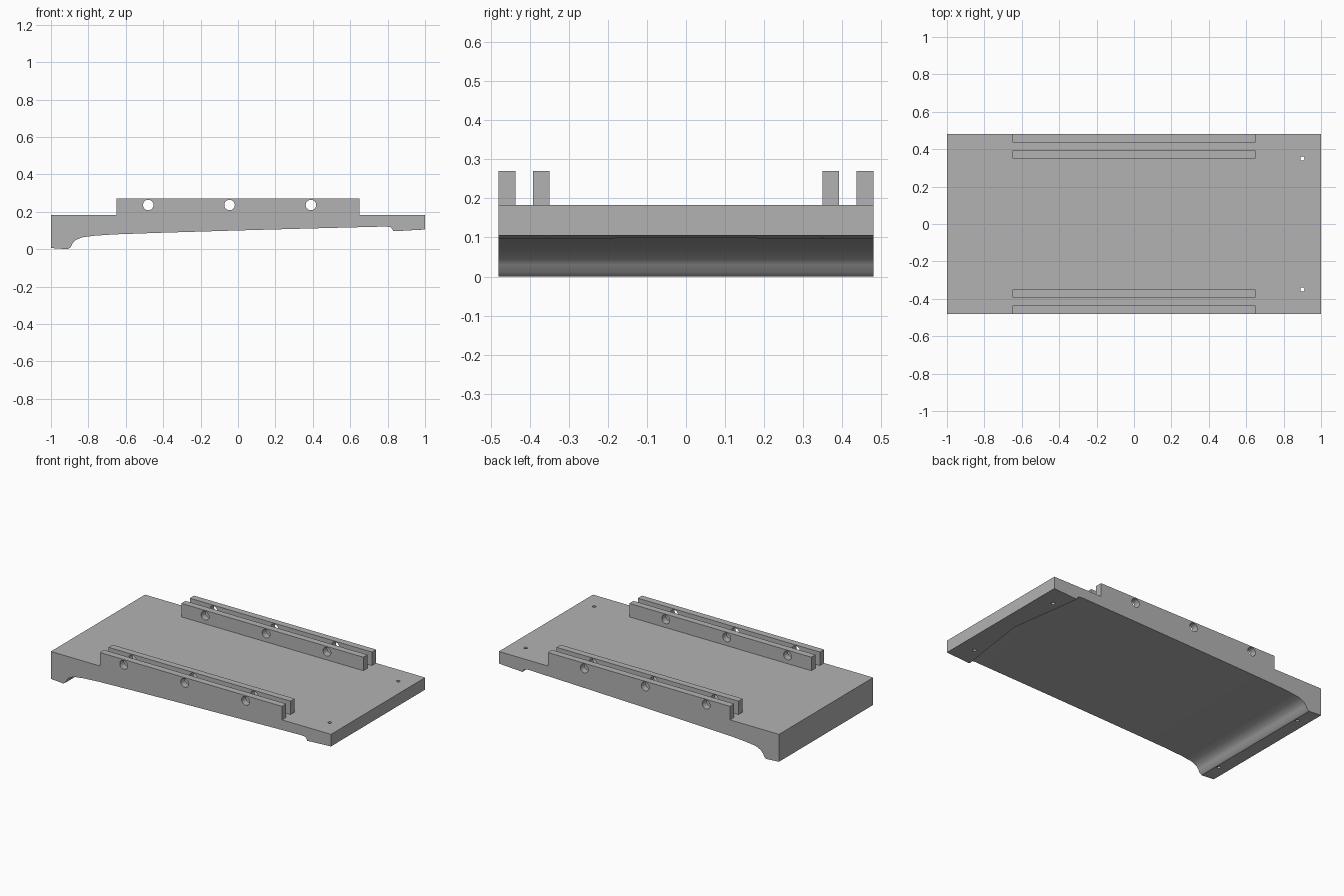
import bpy, bmesh, math
from mathutils import Matrix, Vector

if "Cube" in bpy.data.objects:
    bpy.data.objects.remove(bpy.data.objects["Cube"], do_unlink=True)

HALF_W, DECK_Z, RAIL_TOP = 0.48, 0.183, 0.27

grey = bpy.data.materials.new("plain grey")
grey.use_nodes = True
GREY = (0.45, 0.45, 0.45, 1)
grey.diffuse_color = GREY
grey.node_tree.nodes["Principled BSDF"].inputs["Base Color"].default_value = GREY


def make_object(name, bm):
    bmesh.ops.recalc_face_normals(bm, faces=bm.faces)
    mesh = bpy.data.meshes.new(name)
    bm.to_mesh(mesh)
    bm.free()
    mesh.materials.append(grey)
    obj = bpy.data.objects.new(name, mesh)
    bpy.context.collection.objects.link(obj)
    return obj


def select(obj):
    bpy.ops.object.select_all(action="DESELECT")
    obj.select_set(True)
    bpy.context.view_layer.objects.active = obj


def drill_cutter(name, centres, radius, depth, rotation=Matrix()):
    bm = bmesh.new()
    for c in centres:
        bmesh.ops.create_cone(bm, cap_ends=True, segments=32, radius1=radius,
                              radius2=radius, depth=depth,
                              matrix=Matrix.Translation(Vector(c)) @ rotation)
    obj = make_object(name, bm)
    obj.hide_render = True
    return obj


def cut(obj, cutter):
    mod = obj.modifiers.new("drill", "BOOLEAN")
    mod.operation, mod.solver, mod.object = "DIFFERENCE", "EXACT", cutter
    select(obj)
    bpy.ops.object.modifier_apply(modifier=mod.name)
    bpy.ops.object.shade_smooth_by_angle(angle=math.radians(35))


# Base plate: side profile lofted across the width, the end lip receding mid-width
foot = [(-1, DECK_Z), (-1, 0.006), (-0.91, 0), (-0.895, 0.01)]
hollow = [(-0.885, 0.03), (-0.87, 0.047), (-0.835, 0.063), (-0.765, 0.072),
          (-0.66, 0.079), (-0.4, 0.088), (0, 0.1), (0.4, 0.111)]
lip = [(0.79, 0.121), (0.813, 0.118), (0.824, 0.11), (0.83, 0.096)]
end = [(1, 0.105), (1, DECK_Z)]

bm = bmesh.new()
sections = []
for y, shift in ((-HALF_W, 0), (0, 0.065), (HALF_W, 0)):
    shifted = [(x + shift, z + shift * 0.05) for x, z in lip]
    sections.append([bm.verts.new((x, y, z))
                     for x, z in foot + hollow + shifted + end])
for a, b in zip(sections, sections[1:]):
    for i in range(len(a)):
        j = (i + 1) % len(a)
        bm.faces.new((a[i], a[j], b[j], b[i]))
bm.faces.new(sections[0])
bm.faces.new(sections[-1])
base_plate = make_object("base_plate", bm)

# Pin holes: right through the thin end, blind from below in the foot
pins = [(0.9, y, 0.14) for y in (-0.35, 0.35)]
blind = [(-0.93, y, 0) for y in (-0.35, 0.35)]
cutters = [drill_cutter("thin_end_drill", pins, 0.011, 0.3),
           drill_cutter("foot_drill", blind, 0.011, 0.2)]
for cutter in cutters:
    cut(base_plate, cutter)

# Two pairs of rails, cross drilled in line
cross_drill = drill_cutter("rail_drill", [(x, 0, 0.236) for x in (-0.48, -0.045, 0.39)],
                           0.028, 1.2, Matrix.Rotation(math.pi / 2, 4, "X"))
cutters.append(cross_drill)
for side, sign in (("front", -1), ("back", 1)):
    for place, inner, outer in (("outer", 0.437, HALF_W), ("inner", 0.35, 0.392)):
        bm = bmesh.new()
        centre = (0, sign * (inner + outer) / 2, (DECK_Z + RAIL_TOP) / 2)
        size = (1.3, outer - inner, RAIL_TOP - DECK_Z, 1)
        bmesh.ops.create_cube(bm, size=1,
                              matrix=Matrix.Translation(centre) @ Matrix.Diagonal(size))
        cut(make_object(f"{side}_{place}_rail", bm), cross_drill)

for cutter in cutters:
    bpy.data.objects.remove(cutter, do_unlink=True)
